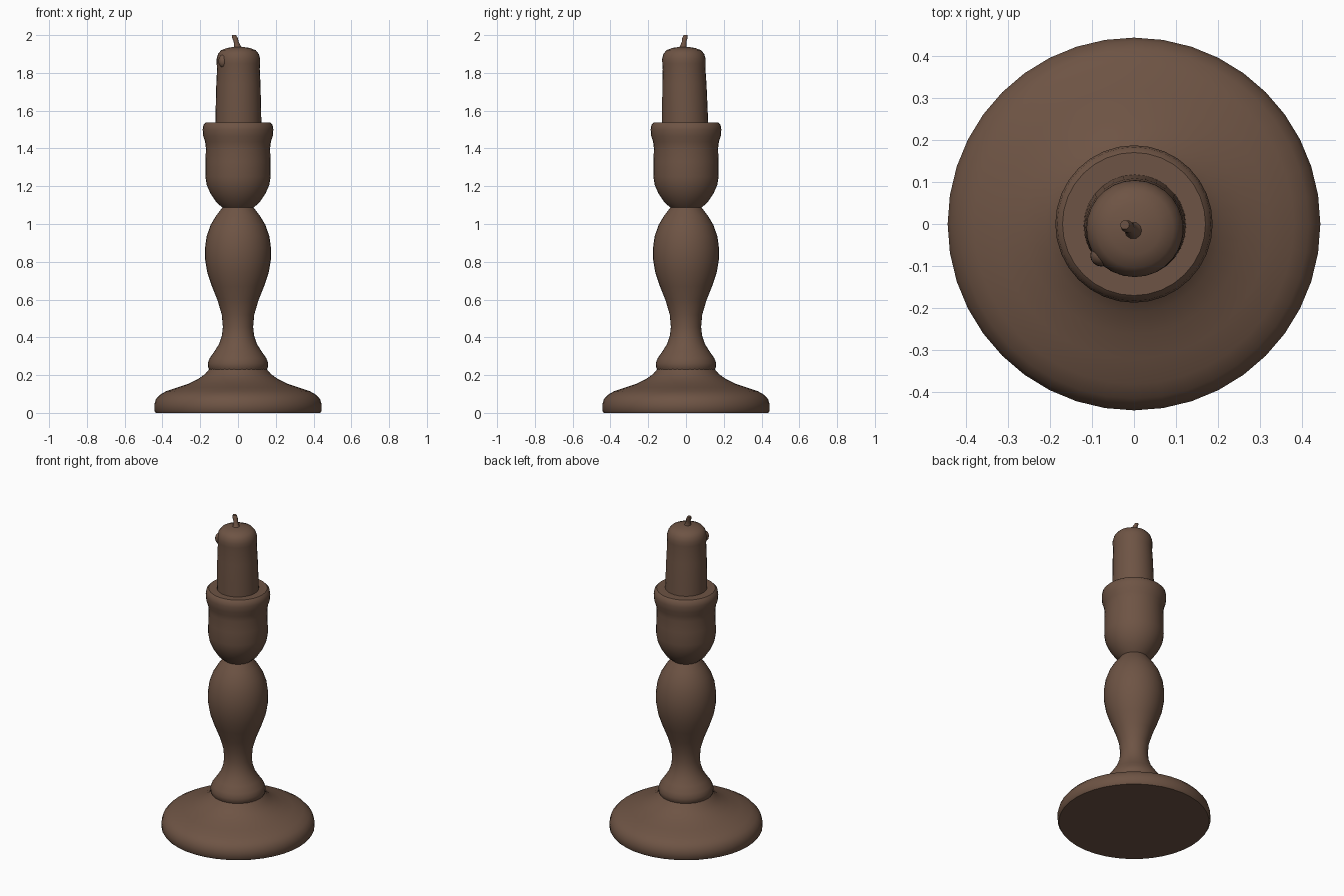
import bpy
import bmesh
from math import cos, sin, pi, radians

cube = bpy.data.objects.get("Cube")
if cube:
    bpy.data.objects.remove(cube, do_unlink=True)

brown = bpy.data.materials.new("dark brown")
brown.use_nodes = True
COLOUR = (0.155, 0.088, 0.058, 1)
brown.diffuse_color = COLOUR
bsdf = brown.node_tree.nodes["Principled BSDF"]
bsdf.inputs["Base Color"].default_value = COLOUR
bsdf.inputs["Roughness"].default_value = 0.8


def turned(name, profile, sides, path=None, smooth=40):
    """Closed turned part from (radius, height) pairs; path shifts each ring sideways."""
    bm = bmesh.new()
    rings = []
    for i, (r, z) in enumerate(profile):
        dx, dy = path(i, z) if path else (0, 0)
        rings.append([bm.verts.new((dx + r * cos(2 * pi * k / sides),
                                    dy + r * sin(2 * pi * k / sides), z))
                      for k in range(sides)])
    for low, high in zip(rings, rings[1:]):
        for k in range(sides):
            n = (k + 1) % sides
            bm.faces.new((low[k], low[n], high[n], high[k]))
    bm.faces.new(rings[0][::-1])
    bm.faces.new(rings[-1])
    mesh = bpy.data.meshes.new(name)
    bm.to_mesh(mesh)
    bm.free()
    obj = bpy.data.objects.new(name, mesh)
    bpy.context.collection.objects.link(obj)
    mesh.materials.append(brown)
    bpy.ops.object.select_all(action="DESELECT")
    obj.select_set(True)
    bpy.context.view_layer.objects.active = obj
    bpy.ops.object.shade_smooth_by_angle(angle=radians(smooth))
    return obj


# Wide domed foot
turned("foot", [(.435, 0), (.443, .012), (.443, .045), (.435, .072), (.415, .095),
                (.38, .115), (.32, .135), (.26, .155), (.21, .18), (.175, .205),
                (.152, .232)], 40)

# Baluster stem with a flared collar
turned("stem", [(.15, .225), (.158, .24), (.16, .262), (.15, .29), (.125, .325),
                (.1, .365), (.085, .41), (.08, .455), (.086, .52), (.108, .595),
                (.138, .67), (.162, .74), (.174, .81), (.175, .87), (.166, .935),
                (.145, .995), (.115, 1.045), (.08, 1.09)], 32)

# Candle cup with a rolled rim
turned("cup", [(.08, 1.085), (.115, 1.115), (.145, 1.16), (.165, 1.205), (.173, 1.25),
               (.172, 1.33), (.17, 1.4), (.174, 1.435), (.184, 1.465), (.187, 1.5),
               (.183, 1.525), (.17, 1.538), (.12, 1.538)], 32)

# Candle, leaning a little, with a soft melted shoulder
turned("candle", [(.122, 1.52), (.12, 1.62), (.117, 1.74), (.113, 1.82), (.115, 1.85),
                  (.115, 1.875), (.108, 1.9), (.092, 1.92), (.06, 1.932), (.02, 1.938)],
       28, lambda i, z: (0.002, -.004 - .02 * (z - 1.52)), 50)

# Small wax drip on the shoulder
bpy.ops.mesh.primitive_uv_sphere_add(segments=16, ring_count=10, location=(-.078, -.075, 1.862))
drip = bpy.context.object
drip.name = "wax_drip"
drip.scale = (.026, .026, .034)
drip.data.materials.append(brown)
bpy.ops.object.shade_smooth()

# Bent wick
turned("wick", [(.026, 1.925), (.017, 1.945), (.013, 1.965), (.015, 1.985), (.011, 2)],
       10, lambda i, z: (.002 - .006 * i, -.018 + .004 * i), 50)
